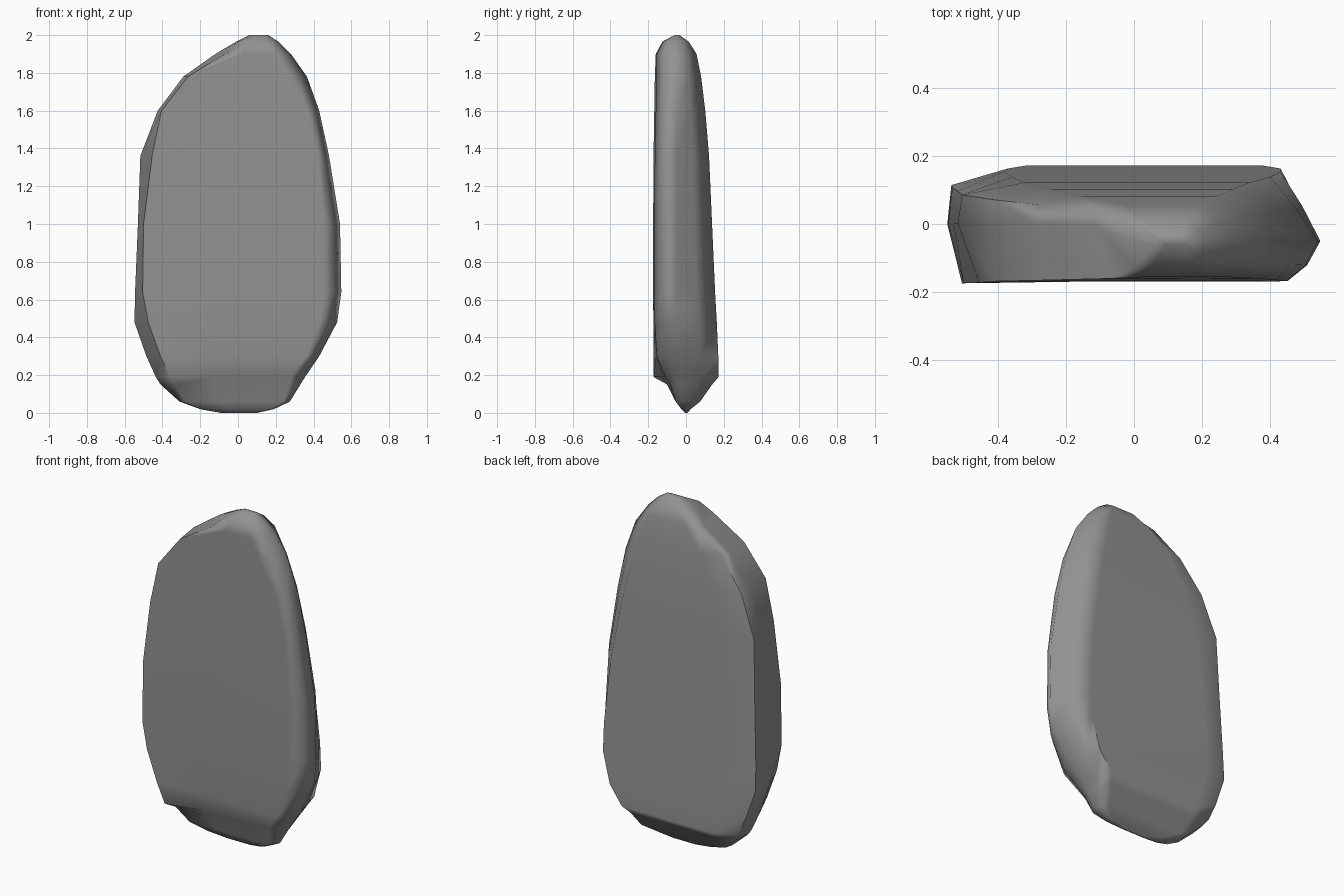
import bpy, bmesh

# Horizontal slices of the slab:
# z, front left x, front right x, front left y, front right y,
# left rim x, right rim x, back left x, back right x, back y
SLICES = [
    (0.00, -.07, .08, -.005, -.005, -.09, .10, -.07, .08, .008),
    (0.02, -.18, .17, -.025, -.025, -.20, .19, -.17, .17, .025),
    (0.06, -.28, .24, -.055, -.055, -.31, .275, -.26, .24, .075),
    (0.15, -.34, .27, -.10, -.085, -.41, .33, -.29, .27, .138),
    (0.19, -.36, .28, -.172, -.11, -.435, .355, -.29, .30, .172),
    (0.30, -.41, .36, -.172, -.155, -.485, .43, -.32, .38, .171),
    (0.48, -.475, .43, -.173, -.166, -.548, .525, -.37, .43, .163),
    (0.64, -.505, .45, -.174, -.168, -.545, .547, -.38, .43, .154),
    (1.00, -.50, .45, -.174, -.168, -.53, .54, -.36, .40, .138),
    (1.36, -.455, .42, -.172, -.165, -.517, .482, -.32, .34, .122),
    (1.60, -.405, .36, -.168, -.16, -.425, .43, -.24, .29, .102),
    (1.78, -.265, .26, -.165, -.155, -.29, .365, -.15, .24, .08),
    (1.90, -.07, .19, -.16, -.155, -.12, .28, -.03, .20, .056),
    (1.965, .00, .16, -.125, -.12, -.01, .215, .02, .16, .015),
    (2.00, .07, .14, -.06, -.06, .06, .16, .07, .14, -.035),
]


def ring(z, fl, fr, yfl, yfr, l, r, bl, br, yb):
    """Closed outline of one slice, counter-clockwise from above."""
    yr = -0.05 * min(1, max(0, z - .1) / 0.5)
    yl = 0.0 if z < 1.95 else -0.05
    return [
        (fl, yfl, z), (fl * .65 + fr * .35, yfl * .2 + yfr * .8, z), (fr, yfr, z),
        (fr * .4 + r * .6, yr * .4 + yfr * .6, z),
        (r, yr, z),
        (r * .55 + br * .45, yr * .5 + yb * .5, z),
        (br, yb, z), (bl, yb, z),
        (l + .012, yl * .3 + yb * .7, z), (l, yl, z),
    ]


# Stone slab: skin the slices and close both ends
bm = bmesh.new()
rings = [[bm.verts.new(p) for p in ring(*s)] for s in SLICES]
for a, b in zip(rings, rings[1:]):
    for i in range(len(a)):
        j = (i + 1) % len(a)
        bm.faces.new((a[i], a[j], b[j], b[i]))
bm.faces.new(rings[0][::-1])
bm.faces.new(rings[-1])
bmesh.ops.recalc_face_normals(bm, faces=bm.faces)

mesh = bpy.data.meshes.new("stone_slab")
bm.to_mesh(mesh)
bm.free()
slab = bpy.data.objects.new("stone_slab", mesh)
bpy.context.collection.objects.link(slab)

# Dark grey stone
stone = bpy.data.materials.new("dark_stone")
stone.diffuse_color = (0.29, 0.29, 0.29, 1)
mesh.materials.append(stone)

# Soft shading; the broad faces stay flat, the chipped edges crisp
bpy.context.view_layer.objects.active = slab
slab.select_set(True)
bpy.ops.object.shade_smooth_by_angle(angle=1.1)
flatten = slab.modifiers.new("flatten_broad_faces", 'WEIGHTED_NORMAL')
flatten.weight = 80
flatten.keep_sharp = True
